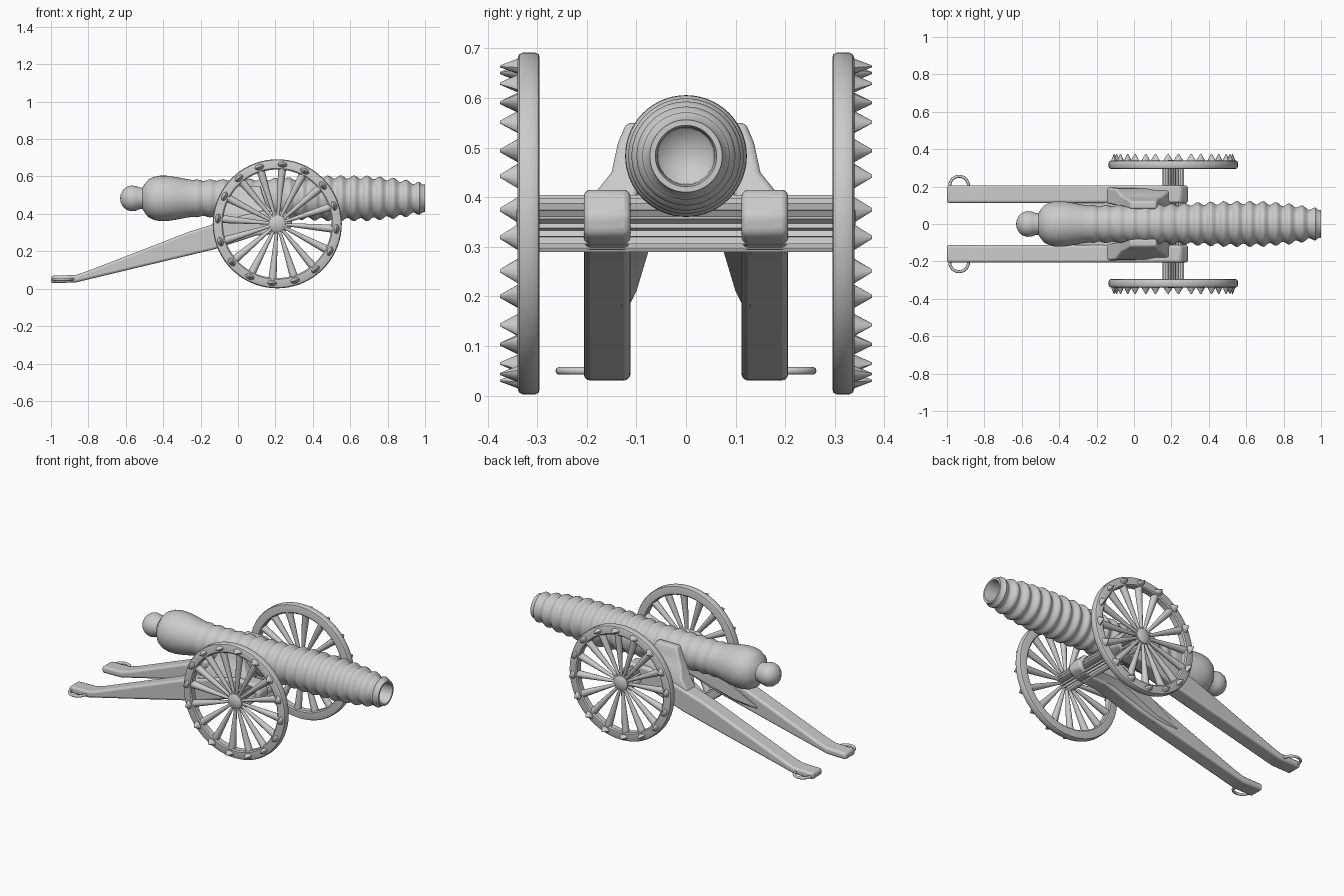
import bpy, bmesh, math
from mathutils import Matrix, Vector

if "Cube" in bpy.data.objects:
    bpy.data.objects.remove(bpy.data.objects["Cube"])


def finish(name, bm, angle=35):
    bmesh.ops.recalc_face_normals(bm, faces=bm.faces)
    me = bpy.data.meshes.new(name)
    bm.to_mesh(me)
    bm.free()
    ob = bpy.data.objects.new(name, me)
    bpy.context.collection.objects.link(ob)
    bpy.ops.object.select_all(action='DESELECT')
    bpy.context.view_layer.objects.active = ob
    ob.select_set(True)
    bpy.ops.object.shade_smooth_by_angle(angle=math.radians(angle))
    return ob


def lathe(name, prof, axis, centre, n=48, closed=False, angle=35):
    """Spin (along, radius) points about the x or y axis."""
    bm = bmesh.new()
    rings = []
    for t, r in prof:
        ring = []
        for i in range(1 if r == 0 else n):
            a = 2 * math.pi * i / n
            c, s = r * math.cos(a), r * math.sin(a)
            p = Vector((t, c, s)) if axis == 'x' else Vector((c, t, s))
            ring.append(bm.verts.new(p + Vector(centre)))
        rings.append(ring)
    pairs = list(zip(rings, rings[1:])) + ([(rings[-1], rings[0])] if closed else [])
    for a, b in pairs:
        for i in range(n):
            j = (i + 1) % n
            q = [a[i % len(a)], a[j % len(a)], b[j % len(b)], b[i % len(b)]]
            bm.faces.new(list(dict.fromkeys(q)))
    return finish(name, bm, angle)


def loft(name, sections):
    """Join equal-sized loops of points and cap both ends."""
    bm = bmesh.new()
    loops = [[bm.verts.new(p) for p in s] for s in sections]
    n = len(loops[0])
    for a, b in zip(loops, loops[1:]):
        for i in range(n):
            bm.faces.new([a[i], a[(i + 1) % n], b[(i + 1) % n], b[i]])
    bm.faces.new(loops[0])
    bm.faces.new(loops[-1])
    return finish(name, bm)


def bevel(ob, width, segments=3):
    m = ob.modifiers.new("bevel", 'BEVEL')
    m.width, m.segments, m.limit_method = width, segments, 'ANGLE'
    m.angle_limit = math.radians(40)


# barrel: knob, breech bulge, rippled tube, muzzle and bore
env = [(-.22, .097), (0, .099), (.25, .104), (.5, .114), (.7, .113), (.85, .099), (1.0, .074)]


def envelope(x):
    for (x0, r0), (x1, r1) in zip(env, env[1:]):
        if x <= x1:
            return r0 + (r1 - r0) * (x - x0) / (x1 - x0)
    return env[-1][1]


prof = [(-.63, 0), (-.628, .02), (-.615, .045), (-.595, .062), (-.57, .069), (-.545, .066),
        (-.525, .058), (-.51, .058), (-.5, .075), (-.48, .1), (-.45, .115), (-.42, .121),
        (-.38, .121), (-.33, .114), (-.28, .104), (-.24, .098)]
steps = 136
for i in range(steps + 1):
    x = -.22 + 1.19 * i / steps
    amp = .004 + .005 * max(0, min(1, (x + .1) / .5))
    prof.append((x, envelope(x) + amp * math.cos(2 * math.pi * i / 8)))
prof += [(.985, .075), (1.0, .073), (1.0, .062), (.985, .058), (.6, .056), (.55, 0)]
lathe("barrel", prof, 'x', (0, 0, .483), 56)

# fluted axle
bm = bmesh.new()
ring = []
for i in range(40):
    a = 2 * math.pi * i / 40
    r = .058 if i % 2 else .047
    ring.append(bm.verts.new((.21 + r * math.cos(a), -.325, .347 + r * math.sin(a))))
face = bm.faces.new(ring)
ext = bmesh.ops.extrude_face_region(bm, geom=[face])
bmesh.ops.translate(bm, vec=(0, .65, 0),
                    verts=[v for v in ext['geom'] if isinstance(v, bmesh.types.BMVert)])
finish("axle", bm, 10)

WX, WZ = .21, .347
for s, side in ((-1, "right"), (1, "left")):
    # wheel rim
    rim = [(.295, .297), (.301, .290), (.334, .290), (.34, .297),
           (.34, .332), (.336, .341), (.328, .345), (.305, .345), (.297, .341), (.295, .334)]
    lathe(side + "_wheel_rim", [(s * y, r) for y, r in rim], 'y', (WX, 0, WZ), 72, True)
    lathe(side + "_hub", [(s * y, r) for y, r in
                          ((.295, 0), (.295, .05), (.33, .045), (.342, .025), (.342, 0))],
          'y', (WX, 0, WZ), 24)

    # tapered spokes and pointed studs
    spokes, studs = bmesh.new(), bmesh.new()
    for k in range(16):
        a = math.radians(-5 + 22.5 * k)
        d = Vector((math.cos(a), 0, math.sin(a)))
        turn = Matrix.Rotation(-a, 4, 'Y')
        place = Matrix.Translation(Vector((WX, s * .318, WZ)) + d * .165)
        bmesh.ops.create_cone(spokes, segments=12, cap_ends=True, radius1=.007, radius2=.022,
                              depth=.27, matrix=place @ turn @ Matrix.Rotation(math.pi / 2, 4, 'Y'))
        place = Matrix.Translation(Vector((WX, s * .356, WZ)) + d * .318)
        bmesh.ops.create_cone(studs, segments=12, cap_ends=True, radius1=.017, radius2=.002,
                              depth=.038, matrix=place @ turn @ Matrix.Diagonal((.95, 1, 1.6, 1))
                              @ Matrix.Rotation(-s * math.pi / 2, 4, 'X'))
    finish(side + "_spokes", spokes)
    finish(side + "_rim_studs", studs)

    # trail beam
    side_prof = [(-1, .03), (-.87, .033), (-.82, .045), (-.13, .21), (.1, .285), (.23, .295),
                 (.285, .325), (.29, .365), (.25, .415), (.12, .415), (0, .385), (-.13, .345),
                 (-.26, .305), (-.81, .092), (-.87, .073), (-1, .07)]
    trail = loft(side + "_trail", [[(x, s * y, z) for x, z in side_prof] for y in (.112, .206)])
    bevel(trail, .013)

    # cradle cheek rising from the trail to the barrel
    rows = [(-.15, .22, .11, .196, .33), (-.1, .2, .1, .19, .4),
            (-.07, .15, .085, .15, .45), (-.04, .13, .085, .137, .51), (-.02, .12, .08, .12, .55)]
    cheek = loft(side + "_cradle_cheek",
                 [[(x0, s * y0, z), (x1, s * y0, z), (x1, s * y1, z), (x0, s * y1, z)]
                  for x0, x1, y0, y1, z in rows])
    bevel(cheek, .01)

    # inner web curving down along the trail
    webs = [(-.4, .11, .17, .2), (-.25, .1, .19, .28), (-.1, .085, .24, .36),
            (.05, .07, .29, .42), (.18, .075, .30, .42)]
    loft(side + "_inner_web",
         [[(x, s * .13, lo - .01), (x, s * yi, lo + .02), (x, s * yi, hi), (x, s * .13, hi)]
          for x, yi, lo, hi in webs])

    # tail ring
    bpy.ops.mesh.primitive_torus_add(location=(-.935, s * .205, .05), major_radius=.05,
                                     minor_radius=.008, major_segments=32, minor_segments=10)
    bpy.context.object.name = side + "_tail_ring"
    bpy.ops.object.shade_smooth()
